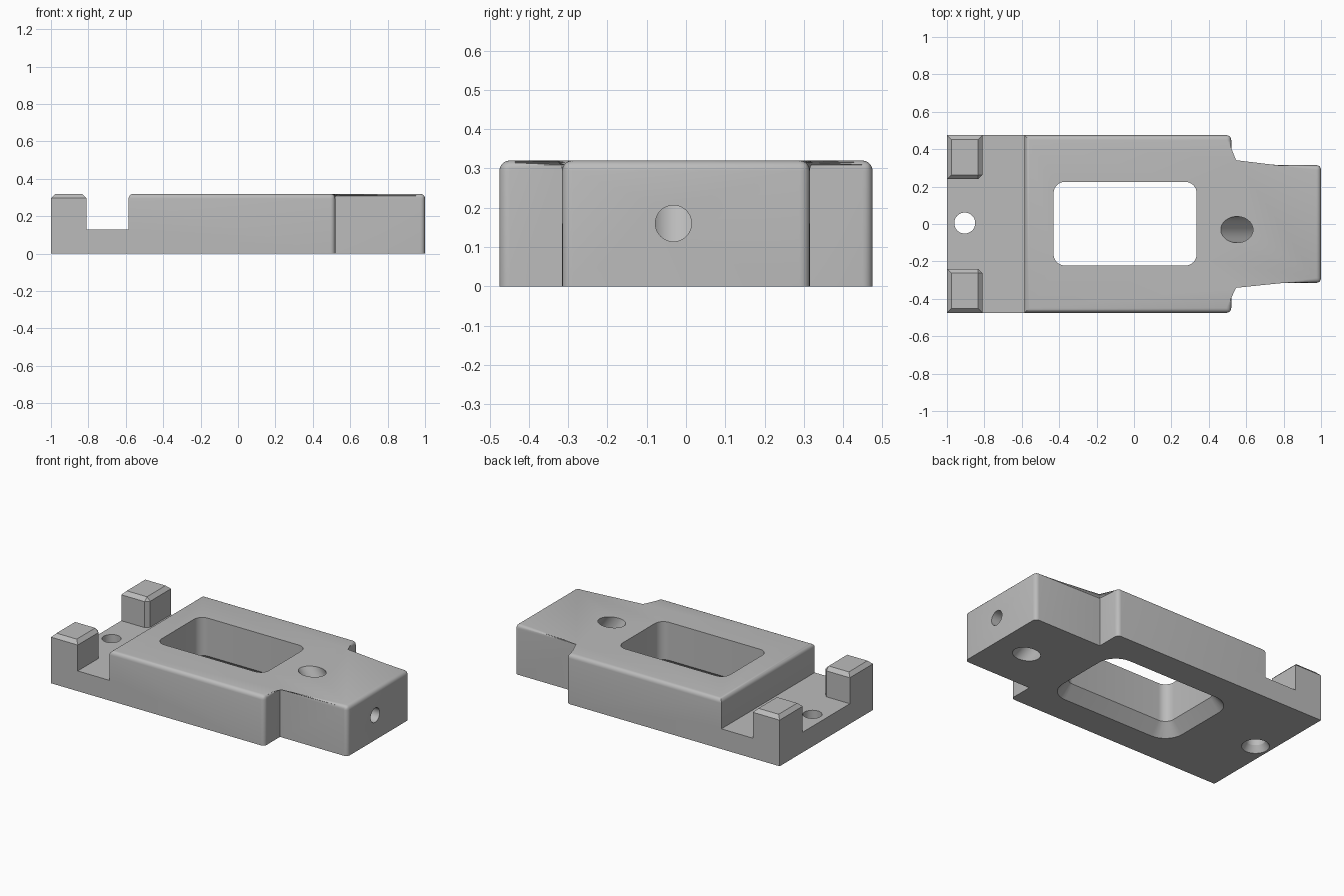
import bpy, bmesh, math
from mathutils import Vector

cube = bpy.data.objects.get("Cube")
if cube:
    bpy.data.objects.remove(cube, do_unlink=True)

H = 0.32       # full height
STEP = 0.13    # height of the low plate

grey = bpy.data.materials.new("plain grey")
grey.use_nodes = True
grey.diffuse_color = (0.5, 0.5, 0.5, 1)
grey.node_tree.nodes["Principled BSDF"].inputs["Base Color"].default_value = (0.5, 0.5, 0.5, 1)


def make_object(name, bm):
    bmesh.ops.recalc_face_normals(bm, faces=bm.faces)
    mesh = bpy.data.meshes.new(name)
    bm.to_mesh(mesh)
    bm.free()
    mesh.materials.append(grey)
    obj = bpy.data.objects.new(name, mesh)
    bpy.context.collection.objects.link(obj)
    return obj


def loft(name, rings, bevel_rule=None, width=0.0, segments=1):
    """Skin stacked (outline, z) rings, then bevel the edges chosen by a rule."""
    bm = bmesh.new()
    loops = [[bm.verts.new((x, y, z)) for x, y in outline] for outline, z in rings]
    for low, high in zip(loops, loops[1:]):
        for i in range(len(low)):
            j = (i + 1) % len(low)
            bm.faces.new((low[i], low[j], high[j], high[i]))
    bm.faces.new(loops[0][::-1])
    bm.faces.new(loops[-1])
    if bevel_rule:
        edges = [e for e in bm.edges if bevel_rule(*(v.co for v in e.verts))]
        bmesh.ops.bevel(bm, geom=edges, offset=width, segments=segments,
                        profile=0.5, affect='EDGES')
    return make_object(name, bm)


def rect(x0, x1, y0, y1):
    return [(x0, y0), (x1, y0), (x1, y1), (x0, y1)]


def rounded_rect(x0, x1, y0, y1, r, grow=0.0, steps=8):
    centres = [(x1 - r, y1 - r), (x0 + r, y1 - r), (x0 + r, y0 + r), (x1 - r, y0 + r)]
    points = []
    for corner, (cx, cy) in enumerate(centres):
        for k in range(steps + 1):
            a = math.pi / 2 * (corner + k / steps)
            points.append((cx + (r + grow) * math.cos(a), cy + (r + grow) * math.sin(a)))
    return points


def circle(x, y, r, n=48):
    return [(x + r * math.cos(math.tau * k / n), y + r * math.sin(math.tau * k / n))
            for k in range(n)]


def rod(name, start, end, r):
    start, end = Vector(start), Vector(end)
    bm = bmesh.new()
    bmesh.ops.create_cone(bm, cap_ends=True, segments=48, radius1=r, radius2=r,
                          depth=(end - start).length)
    turn = Vector((0, 0, 1)).rotation_difference(end - start).to_matrix()
    bmesh.ops.rotate(bm, verts=bm.verts, matrix=turn)
    bmesh.ops.translate(bm, verts=bm.verts, vec=(start + end) / 2)
    return make_object(name, bm)


# Main block with a narrower nose, rounded on top and on its outer corners
outline = [(-0.585, -0.475), (0.52, -0.475), (0.52, -0.315), (1, -0.315),
           (1, 0.315), (0.52, 0.315), (0.52, 0.475), (-0.585, 0.475)]


def block_edges(a, b):
    on_top = min(a.z, b.z) > H - 0.01
    upright = abs(a.z - b.z) > 0.1
    outer_corner = a.x > 0.9 or (a.x > 0.5 and abs(a.y) > 0.4)
    return on_top or (upright and outer_corner)


block = loft("body_block", [(outline, 0), (outline, H)], block_edges, 0.026, 5)

# Low plate and its two chamfered corner posts
plate_outline = rect(-1, -0.5, -0.475, 0.475)
plate = loft("low_plate", [(plate_outline, 0), (plate_outline, STEP)])
posts = []
for side, label in ((1, "left"), (-1, "right")):
    post_outline = rect(-1, -0.81, *sorted((side * 0.24, side * 0.475)))

    def post_edges(a, b):
        on_top = min(a.z, b.z) > H - 0.01
        inner = a.x > -0.9 and abs(a.y) < 0.3 and abs(a.z - b.z) > 0.1
        return on_top or inner

    posts.append(loft(label + "_post", [(post_outline, 0.05), (post_outline, H)],
                      post_edges, 0.023))

# Cutters: chamfered window, countersunk screw hole, slanted bore, end bore
window = (-0.43, 0.335, -0.222, 0.225, 0.06)
lip, deep = 0.065, 0.075
wide, narrow = rounded_rect(*window, grow=lip), rounded_rect(*window)
window_cut = loft("window_cutter", [(rounded_rect(*window, grow=lip * 1.2), -0.2 * deep),
                                    (narrow, deep), (narrow, H + 0.1)])
screw_cut = loft("screw_hole_cutter", [(circle(-0.905, 0.005, 0.092), -0.02),
                                       (circle(-0.905, 0.005, 0.056), 0.04),
                                       (circle(-0.905, 0.005, 0.056), H)])
top_point, low_point = Vector((0.55, -0.03, H)), Vector((0.78, -0.03, 0))
reach = (top_point - low_point) * 0.5
slant_cut = rod("slanted_bore_cutter", low_point - reach, top_point + reach, 0.07)
end_cut = rod("end_bore_cutter", (0.665, -0.032, 0.16), (1.1, -0.032, 0.16), 0.046)

# Join the solids, then cut the openings
helpers = [(plate, 'UNION')] + [(p, 'UNION') for p in posts]
helpers += [(c, 'DIFFERENCE') for c in (window_cut, screw_cut, slant_cut, end_cut)]
for helper, operation in helpers:
    mod = block.modifiers.new(helper.name, 'BOOLEAN')
    mod.operation = operation
    mod.solver = 'EXACT'
    mod.object = helper
bpy.context.view_layer.update()
graph = bpy.context.evaluated_depsgraph_get()
result = bpy.data.meshes.new_from_object(block.evaluated_get(graph))
block.modifiers.clear()
block.data = result
block.name = "mounting_block"
for helper, _ in helpers:
    bpy.data.objects.remove(helper, do_unlink=True)

# Smooth the curved surfaces and keep the hard edges
bpy.ops.object.select_all(action='DESELECT')
block.select_set(True)
bpy.context.view_layer.objects.active = block
bpy.ops.object.shade_smooth_by_angle(angle=math.radians(30))
